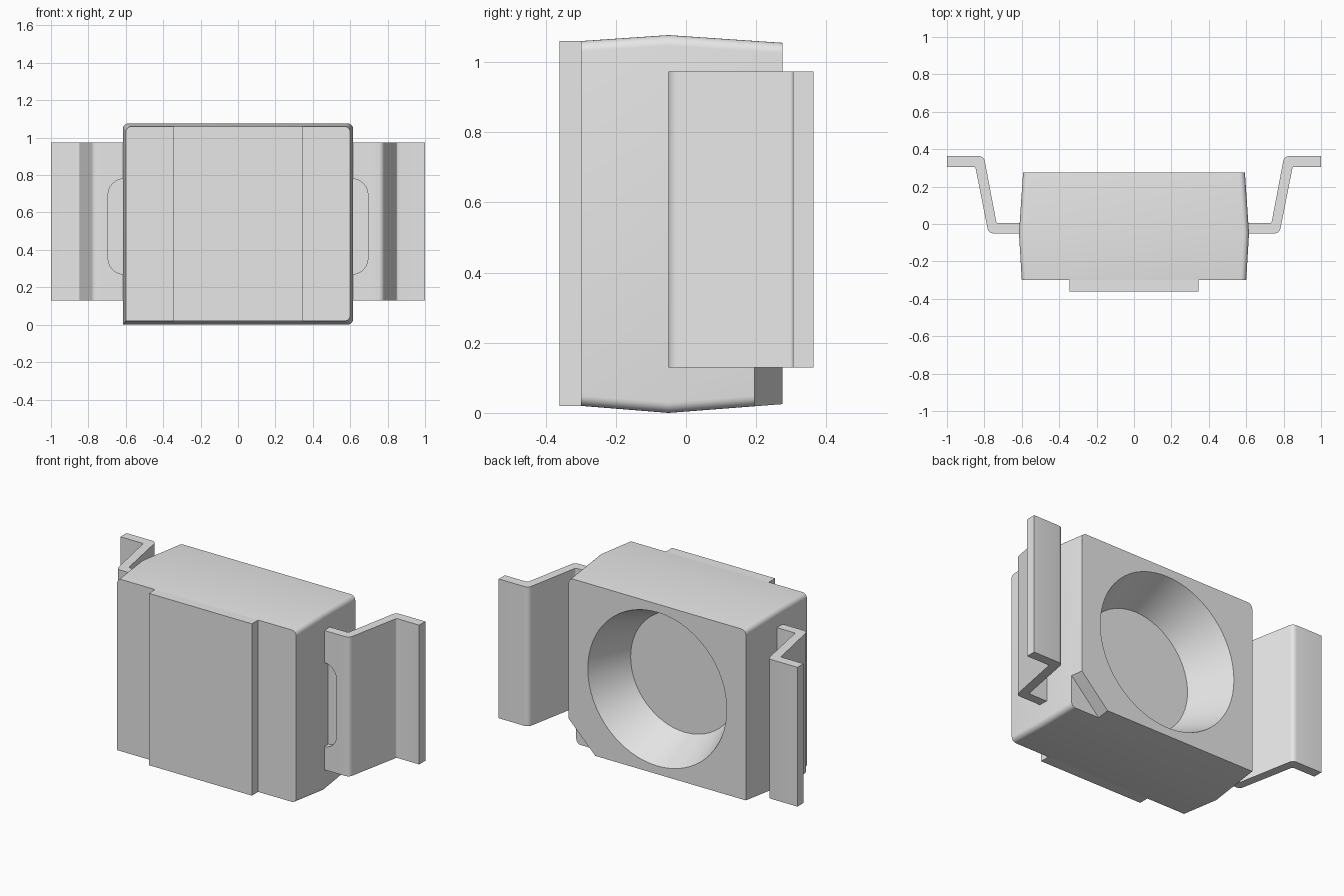
import bpy, bmesh, math
from mathutils import Matrix, Vector

if "Cube" in bpy.data.objects:
    bpy.data.objects.remove(bpy.data.objects["Cube"], do_unlink=True)

# One plain grey for everything
grey = bpy.data.materials.new("plain_grey")
grey.use_nodes = True
grey.diffuse_color = (0.8, 0.8, 0.8, 1)
grey.node_tree.nodes["Principled BSDF"].inputs["Base Color"].default_value = (0.8, 0.8, 0.8, 1)


def make_object(name, bm, smooth=True):
    bmesh.ops.recalc_face_normals(bm, faces=bm.faces[:])
    mesh = bpy.data.meshes.new(name)
    bm.to_mesh(mesh)
    bm.free()
    mesh.materials.append(grey)
    obj = bpy.data.objects.new(name, mesh)
    bpy.context.collection.objects.link(obj)
    if smooth:
        smooth_shade(obj)
    return obj


def smooth_shade(obj):
    bpy.ops.object.select_all(action='DESELECT')
    obj.select_set(True)
    bpy.context.view_layer.objects.active = obj
    bpy.ops.object.shade_smooth_by_angle(angle=math.radians(30))


def loft(bm, rings):
    """Closed solid through matching rings of points."""
    loops = [[bm.verts.new(p) for p in ring] for ring in rings]
    n = len(loops[0])
    for a, b in zip(loops, loops[1:]):
        for i in range(n):
            j = (i + 1) % n
            bm.faces.new((a[i], a[j], b[j], b[i]))
    bm.faces.new(loops[0][::-1])
    bm.faces.new(loops[-1])


def arc(cx, cy, r, start, end, steps=6):
    return [(cx + r * math.cos(math.radians(start + (end - start) * i / steps)),
             cy + r * math.sin(math.radians(start + (end - start) * i / steps)))
            for i in range(steps + 1)]


def round_corner(prev, point, nxt, r, steps=4):
    """Fillet one corner of a 2D path."""
    p = Vector(point)
    a, b = (Vector(prev) - p).normalized(), (Vector(nxt) - p).normalized()
    half = a.angle(b) / 2
    t = r / math.tan(half)
    centre = p + (a + b).normalized() * (r / math.sin(half))
    s, e = p + a * t - centre, p + b * t - centre
    a0 = math.atan2(s.y, s.x)
    turn = (math.atan2(e.y, e.x) - a0 + math.pi) % (2 * math.pi) - math.pi
    return [(centre.x + r * math.cos(a0 + turn * i / steps),
             centre.y + r * math.sin(a0 + turn * i / steps)) for i in range(steps + 1)]


def cut(obj, cutter):
    mod = obj.modifiers.new("cut", 'BOOLEAN')
    mod.operation = 'DIFFERENCE'
    mod.solver = 'EXACT'
    mod.object = cutter
    bpy.context.view_layer.objects.active = obj
    bpy.ops.object.modifier_apply(modifier=mod.name)
    bpy.data.objects.remove(cutter, do_unlink=True)


# Housing: drafted block, widest at the parting line, one sharp corner
def housing_ring(y, w, z0, z1, r=0.03):
    pts = (arc(w - r, z1 - r, r, 0, 90) + arc(-w + r, z1 - r, r, 90, 180)
           + [(-w, z0)] + arc(w - r, z0 + r, r, 270, 360))
    return [(x, y, z) for x, z in pts]


bm = bmesh.new()
loft(bm, [housing_ring(-0.30, 0.60, 0.02, 1.06),
          housing_ring(-0.05, 0.615, 0.0, 1.077),
          housing_ring(0.275, 0.593, 0.025, 1.055)])
housing = make_object("housing", bm, smooth=False)

# Conical recess in the back
bm = bmesh.new()
back, depth, r_out, r_in = 0.275, 0.26, 0.465, 0.36
extra = 0.1
r_far = r_out + (r_out - r_in) * extra / depth
bmesh.ops.create_cone(bm, cap_ends=True, segments=64, radius1=r_in, radius2=r_far,
                      depth=depth + extra,
                      matrix=Matrix.Translation((0, back + (extra - depth) / 2, 0.54))
                      @ Matrix.Rotation(-math.pi / 2, 4, 'X'))
cut(housing, make_object("recess_cutter", bm, smooth=False))

# Diagonal step at one lower back corner
bm = bmesh.new()
corner = [(0.37, -0.02), (0.77, -0.02), (0.77, 0.38)]
loft(bm, [[(x, y, z) for x, z in corner] for y in (0.195, 0.4)])
cut(housing, make_object("corner_cutter", bm, smooth=False))
smooth_shade(housing)

# Raised plate on the front
bm = bmesh.new()
bmesh.ops.create_cube(bm, size=1, matrix=Matrix.Translation((0, -0.325, 0.54))
                      @ Matrix.Diagonal((0.69, 0.07, 1.04, 1)))
make_object("front_plate", bm, smooth=False)

# Bent side leads
LOW, HIGH = 0.13, 0.973
FRONT, REAR = -0.05, 0.005
outline = [(0.715, REAR), (0.735, REAR), (0.803, 0.363), (1.0, 0.363),
           (1.0, 0.305), (0.848, 0.305), (0.778, FRONT), (0.715, FRONT)]
bends = {1: 0.01, 2: 0.03, 5: 0.01, 6: 0.03}
bent = []
for i, p in enumerate(outline):
    if i in bends:
        bent += round_corner(outline[i - 1], p, outline[i + 1], bends[i])
    else:
        bent.append(p)

notch = arc(0.61, 0.355, 0.085, 270, 360) + arc(0.61, 0.695, 0.085, 0, 90)
root = [(0.59, LOW), (0.715, LOW), (0.715, HIGH), (0.59, HIGH), (0.59, 0.78)] \
    + notch[::-1] + [(0.59, 0.27)]
web = [(0.59, 0.26), (0.70, 0.26), (0.70, 0.79), (0.59, 0.79)]

for side, s in (("left", 1), ("right", -1)):
    bm = bmesh.new()
    loft(bm, [[(s * x, y, z) for x, y in bent] for z in (LOW, HIGH)])
    make_object(side + "_lead", bm)
    # Notched root joining the housing
    bm = bmesh.new()
    loft(bm, [[(s * x, y, z) for x, z in root] for y in (FRONT, REAR)])
    make_object(side + "_lead_root", bm)
    # Thin web closing the notch
    bm = bmesh.new()
    loft(bm, [[(s * x, y, z) for x, z in web] for y in (-0.012, REAR - 0.001)])
    make_object(side + "_lead_web", bm, smooth=False)
